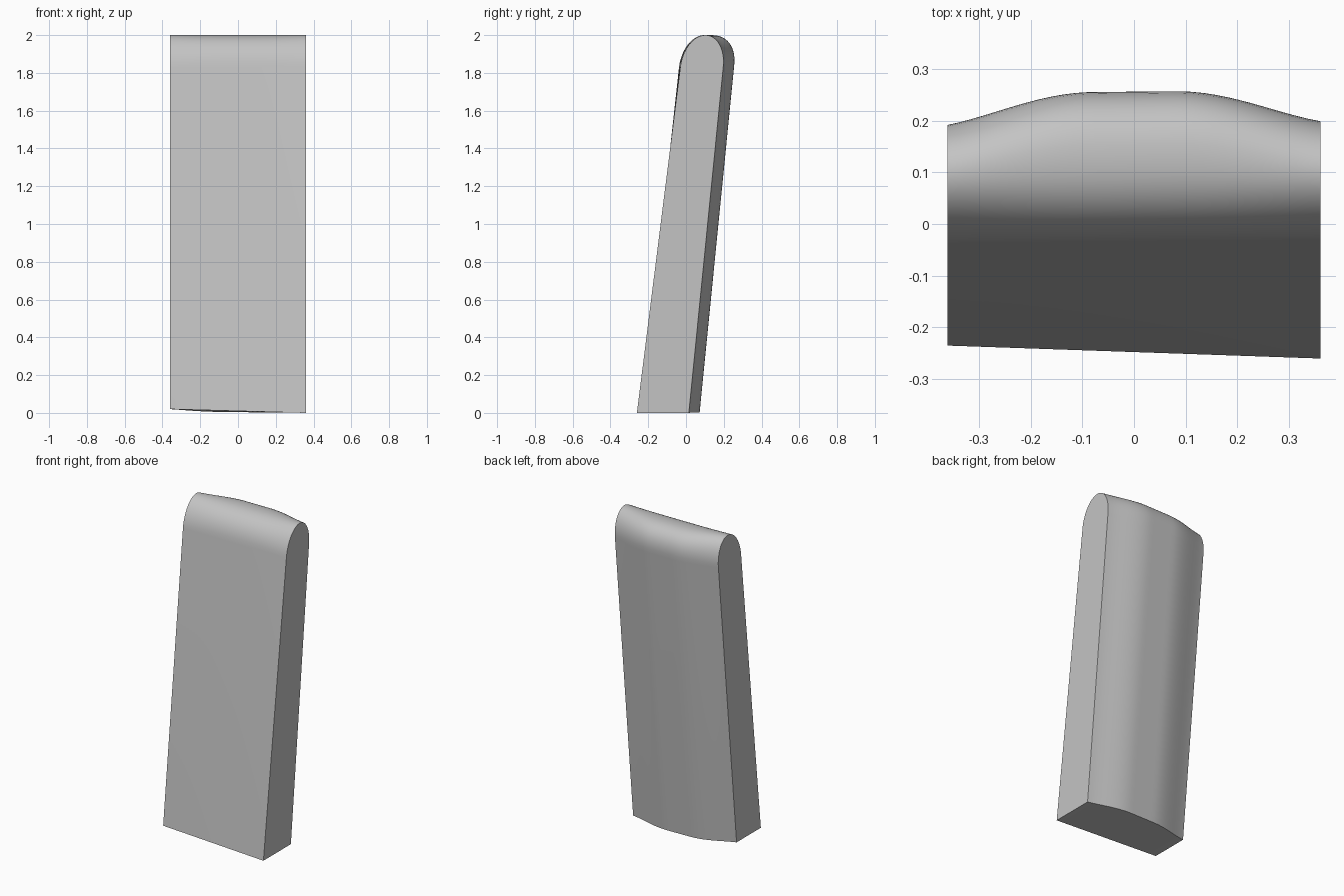
import bpy
import bmesh
from math import pi, sin, cos

cube = bpy.data.objects.get("Cube")
if cube:
    bpy.data.objects.remove(cube, do_unlink=True)

HALF_WIDTH, SHOULDER, TOP = 0.36, 1.83, 2.0
COLUMNS, ARC = 32, 24


def bulge(x):
    """Back swell: flat in the middle, easing to nearly straight slopes."""
    t = max(0.0, (abs(x) - 0.08) / (HALF_WIDTH - 0.08))
    return 1 - (1.75 * t * t - 0.75 * t ** 3.5)


def section(x):
    """Leaning side outline at x: front foot, rounded top, back foot."""
    s = (x + HALF_WIDTH) / (2 * HALF_WIDTH)
    b = bulge(x)
    foot = 0.02 * (1 - s)
    back_foot = foot * (1 - 0.6 * b)
    front = -0.037 + 0.007 * s
    back = 0.190 + 0.007 * s + 0.060 * b
    mid, radius = (front + back) / 2, (back - front) / 2
    power = 2 / (2 + 0.3 * b)
    points = [(-0.235 - 0.025 * s, foot)]
    for i in range(ARC + 1):
        a = pi * i / ARC
        c, h = cos(a), max(0.0, sin(a)) ** power
        side = (abs(c) ** power) * (1 if c > 0 else -1)
        rise = (TOP - SHOULDER) * h
        points.append((mid - radius * side + 0.115 * rise, SHOULDER + rise))
    points.append((0.008 + 0.007 * s + 0.060 * b, back_foot))
    return points


# Cushion panel lofted across its width
bm = bmesh.new()
rings = []
for i in range(COLUMNS + 1):
    x = HALF_WIDTH * (2 * i / COLUMNS - 1)
    rings.append([bm.verts.new((x, y, z)) for y, z in section(x)])
for r0, r1 in zip(rings, rings[1:]):
    n = len(r0)
    for j in range(n):
        k = (j + 1) % n
        bm.faces.new((r0[j], r0[k], r1[k], r1[j]))
bm.faces.new(rings[0])
bm.faces.new(rings[-1][::-1])
bmesh.ops.recalc_face_normals(bm, faces=bm.faces)

mesh = bpy.data.meshes.new("back_cushion")
bm.to_mesh(mesh)
bm.free()
panel = bpy.data.objects.new("back_cushion", mesh)
bpy.context.collection.objects.link(panel)

# Plain grey finish
grey = bpy.data.materials.new("light_grey")
grey.use_nodes = True
colour = (0.55, 0.55, 0.55, 1)
grey.diffuse_color = colour
grey.node_tree.nodes["Principled BSDF"].inputs["Base Color"].default_value = colour
mesh.materials.append(grey)

bpy.context.view_layer.objects.active = panel
panel.select_set(True)
bpy.ops.object.shade_smooth_by_angle(angle=pi / 6)
